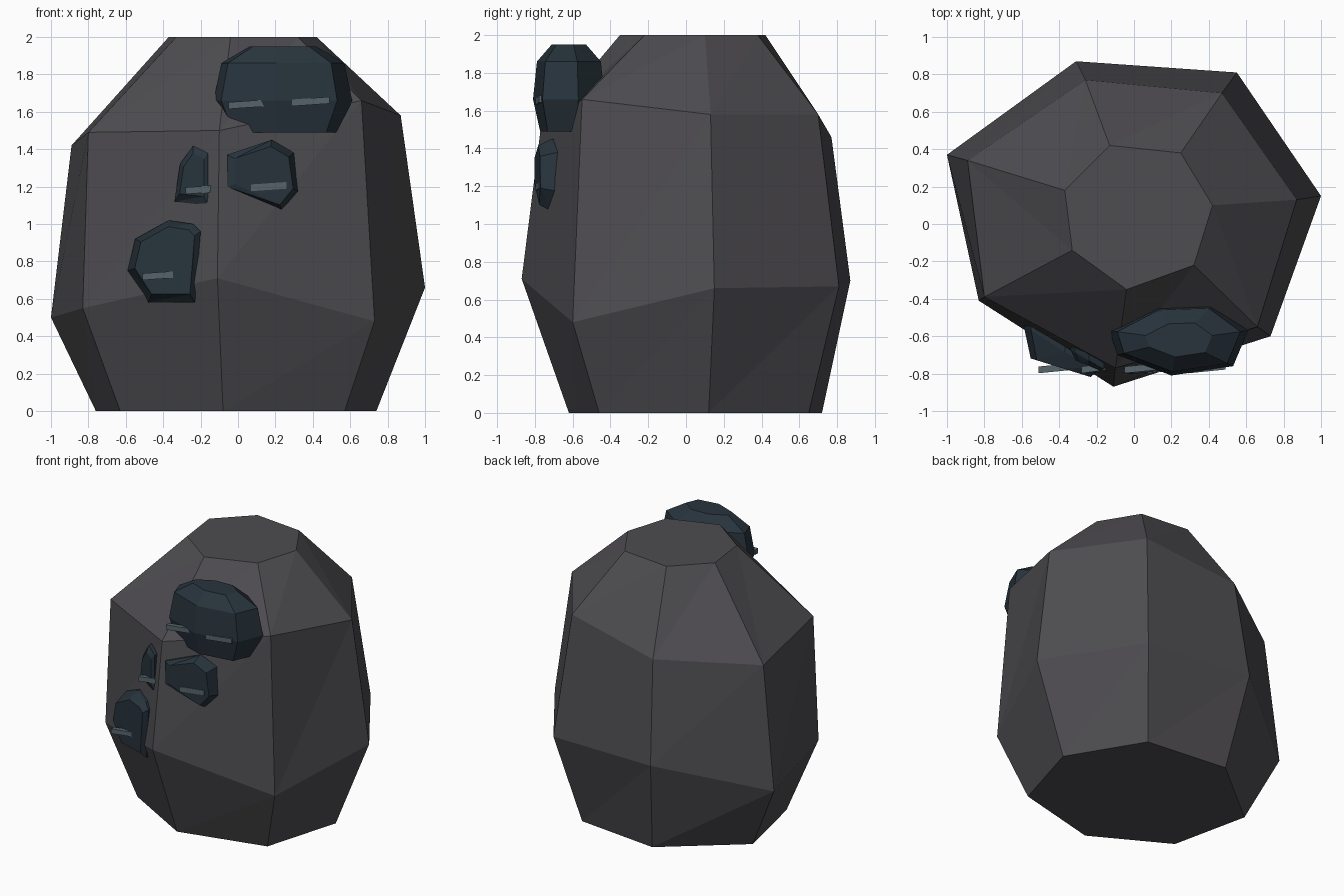
import bpy, bmesh, math
from mathutils import Vector

if "Cube" in bpy.data.objects:
    bpy.data.objects.remove(bpy.data.objects["Cube"])


def material(name, rgb):
    m = bpy.data.materials.new(name)
    m.diffuse_color = (*rgb, 1)
    m.use_nodes = True
    m.node_tree.nodes["Principled BSDF"].inputs["Base Color"].default_value = m.diffuse_color
    return m


STONE = material("stone", (0.075, 0.072, 0.08))
SLATE = material("dark_slate", (0.021, 0.034, 0.046))
LEDGE = material("pale_ledge", (0.095, 0.13, 0.15))


def loft(name, rings, mat):
    """Flat-faced solid through closed rings, capped at both ends."""
    bm = bmesh.new()
    vs = [[bm.verts.new(p) for p in r] for r in rings]
    n = len(vs[0])
    for a, b in zip(vs, vs[1:]):
        for i in range(n):
            j = (i + 1) % n
            bm.faces.new((a[i], a[j], b[j]))
            bm.faces.new((a[i], b[j], b[i]))
    bm.faces.new(vs[0][::-1])
    bm.faces.new(vs[-1])
    bmesh.ops.recalc_face_normals(bm, faces=bm.faces)
    me = bpy.data.meshes.new(name)
    bm.to_mesh(me)
    bm.free()
    me.materials.append(mat)
    ob = bpy.data.objects.new(name, me)
    bpy.context.collection.objects.link(ob)
    return ob


# Main boulder: seven-sided rings from base to flat top
loft("boulder", [
    [(-.76, .28, 0), (-.63, -.31, 0), (-.08, -.62, 0), (.57, -.46, 0),
     (.74, .12, 0), (.42, .65, 0), (-.22, .72, 0)],
    [(-1, .37, .50), (-.83, -.41, .55), (-.11, -.87, .71), (.73, -.60, .48),
     (1, .15, .66), (.55, .81, .67), (-.31, .87, .70)],
    [(-.89, .34, 1.42), (-.80, -.39, 1.49), (-.10, -.77, 1.50), (.66, -.55, 1.66),
     (.87, .13, 1.58), (.47, .70, 1.58), (-.26, .77, 1.46)],
    [(-.37, .18, 2), (-.33, -.14, 2), (-.04, -.35, 2), (.32, -.22, 2),
     (.42, .10, 2), (.25, .38, 2), (-.13, .42, 2)],
], STONE)

# Large upper chunk: one plan outline scaled through four heights
plan = [(-.13, -.57), (-.09, -.70), (.20, -.81), (.53, -.76),
        (.61, -.57), (.42, -.43), (.12, -.44)]
cx, cy = .24, -.62
loft("upper_chunk", [[(cx + (x - cx) * s, cy + (y - cy) * s, z) for x, y in plan]
                     for s, z in ((.80, 1.49), (1, 1.66), (.89, 1.86), (.48, 1.95))], SLATE)


def chunk(name, outline, surface, front, inset):
    """Chunk half buried in the boulder; surface and front are y = a + b*x."""
    mx = sum(p[0] for p in outline) / len(outline)
    mz = sum(p[1] for p in outline) / len(outline)
    rim = [(x, surface[0] + surface[1] * x, z) for x, z in outline]
    back = [(x, y + .08, z) for x, y, z in rim]
    face = []
    for x, z in outline:
        fx, fz = mx + (x - mx) * inset, mz + (z - mz) * inset
        face.append((fx, front[0] + front[1] * fx, fz))
    loft(name, [back, rim, face], SLATE)


# Three smaller chunks on the front faces
chunk("middle_chunk", [(-.06, 1.20), (.24, 1.06), (.33, 1.17), (.30, 1.38), (.18, 1.45), (-.06, 1.37)],
      (-.775, .33), (-.80, .10), .80)
chunk("small_chunk", [(-.34, 1.12), (-.16, 1.10), (-.16, 1.38), (-.24, 1.42), (-.31, 1.32)],
      (-.87, -.58), (-.86, -.42), .72)
chunk("lower_chunk", [(-.59, .75), (-.48, .58), (-.23, .58), (-.20, .96), (-.24, 1.0), (-.37, 1.02), (-.55, .92)],
      (-.92, -.64), (-.89, -.31), .82)

# Thin pale ledges, slightly tilted
for k, (x, z, w) in enumerate([(.05, 1.64, .20), (.39, 1.655, .20), (.165, 1.20, .19),
                               (-.205, 1.183, .15), (-.41, .725, .20)]):
    h, t = w / 2, math.tan(math.radians(4))
    loft(f"ledge_{k + 1}",
         [[Vector((x + s * h, -.77 + .01 * s + dy, z + s * h * t + dz))
           for dy, dz in ((-.018, -.018), (.018, -.018), (.018, .018), (-.018, .018))]
          for s in (-1, 1)], LEDGE)
